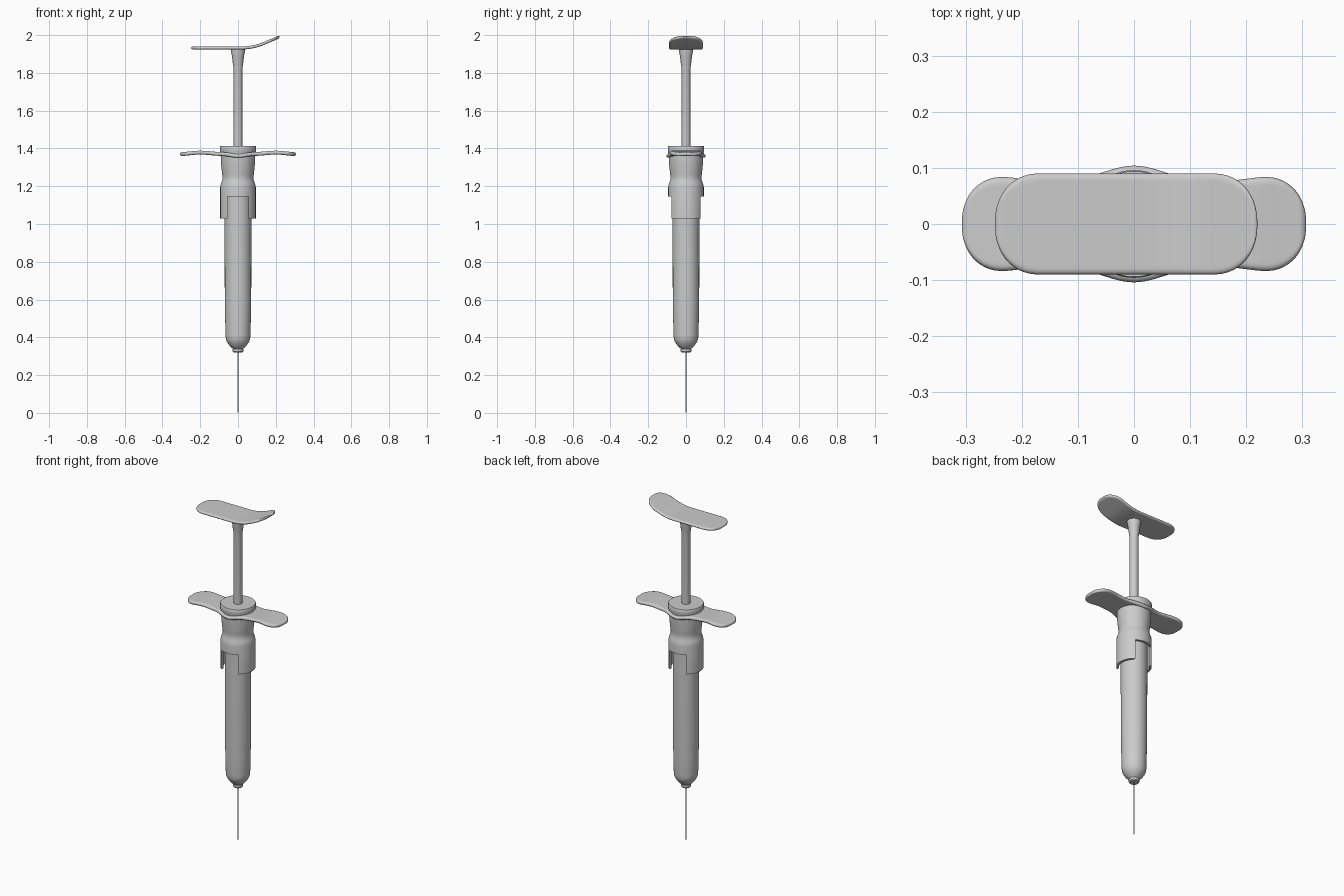
import bpy, bmesh
from math import sin, cos, pi, exp, copysign

if "Cube" in bpy.data.objects:
    bpy.data.objects.remove(bpy.data.objects["Cube"])


def finish(name, bm, angle=35):
    bmesh.ops.recalc_face_normals(bm, faces=bm.faces)
    me = bpy.data.meshes.new(name)
    bm.to_mesh(me)
    bm.free()
    ob = bpy.data.objects.new(name, me)
    bpy.context.collection.objects.link(ob)
    bpy.ops.object.select_all(action='DESELECT')
    ob.select_set(True)
    bpy.context.view_layer.objects.active = ob
    bpy.ops.object.shade_smooth_by_angle(angle=angle * pi / 180)
    return ob


def skin(bm, rings, closed):
    n = len(rings[0])
    pairs = list(zip(rings, rings[1:])) + ([(rings[-1], rings[0])] if closed else [])
    for a, b in pairs:
        for i in range(n):
            j = (i + 1) % n
            bm.faces.new((a[i], a[j], b[j], b[i]))
    if not closed:
        bm.faces.new(rings[0])
        bm.faces.new(rings[-1])


def lathe(name, profile, n=48, closed=False):
    bm = bmesh.new()
    rings = [[bm.verts.new((r * cos(2 * pi * i / n), r * sin(2 * pi * i / n), z))
              for i in range(n)] for r, z in profile]
    skin(bm, rings, closed)
    return finish(name, bm)


def lerp(pts, x):
    # smooth interpolation through (x, value) pairs
    for (x0, a), (x1, b) in zip(pts, pts[1:]):
        if x <= x1:
            t = max(0, (x - x0) / (x1 - x0))
            return a + (b - a) * t * t * (3 - 2 * t)
    return pts[-1][1]


def plate(name, x0, x1, cap, width, height, thick, n=40, m=48):
    # lofted plate with rounded ends and rounded edges
    bm = bmesh.new()
    rings = []
    k = 12
    ts = [1 - cos(pi / 2 * (i + 0.3) / k) for i in range(k)]
    xs = [x0 + cap * t for t in ts]
    xs += [x0 + cap + (x1 - x0 - 2 * cap) * i / m for i in range(m + 1)]
    xs += [x1 - cap * t for t in reversed(ts)]
    for x in xs:
        d = min(1, (x - x0) / cap, (x1 - x) / cap)
        w = width(x) * (1 - (1 - d) ** 2.2) ** (1 / 2.2)
        e = min(1, (x - x0) / 0.012, (x1 - x) / 0.012)
        h = thick * (1 - (1 - e) ** 2) ** 0.5
        ring = []
        for i in range(n):
            c, s = cos(2 * pi * i / n), sin(2 * pi * i / n)
            y = w * copysign(abs(c) ** 0.6, c)
            edge = min(1, (w - abs(y)) / 0.01)
            z = copysign(h * max(0, 1 - (1 - edge) ** 2) ** 0.5, s) if abs(s) > 1e-6 else 0
            ring.append(bm.verts.new((x, y, height(x, y) + z)))
        rings.append(ring)
    skin(bm, rings, False)
    return finish(name, bm, 60)


# needle and hub
lathe("needle", [(0.001, 0.0), (0.0035, 0.02), (0.0035, 0.33)], 16)
lathe("needle_hub", [(0.024, 0.32), (0.028, 0.325), (0.028, 0.338), (0.023, 0.342), (0.023, 0.355)])

# barrel
lathe("barrel", [(0.024, 0.338), (0.034, 0.345), (0.048, 0.36), (0.058, 0.375), (0.064, 0.39),
                 (0.066, 0.41), (0.068, 0.5), (0.070, 0.6), (0.071, 1.03), (0.071, 1.24)])

# sleeve shell with a waist, notched front and back to leave two side tabs
outer = [(0.094, 1.03), (0.094, 1.195), (0.092, 1.208), (0.087, 1.222), (0.083, 1.235), (0.082, 1.25),
         (0.084, 1.265), (0.088, 1.30), (0.091, 1.34), (0.092, 1.39)]
inner = [(0.072, 1.39), (0.072, 1.22), (0.081, 1.19), (0.081, 1.03)]
sleeve = lathe("sleeve", outer + inner, 64, closed=True)
bpy.ops.mesh.primitive_cube_add(size=1, location=(0, 0, 1.07))
cutter = bpy.context.object
cutter.name = "notch_cutter"
cutter.scale = (0.11, 0.4, 0.15)
cutter.hide_render = True
mod = sleeve.modifiers.new("notches", 'BOOLEAN')
mod.operation = 'DIFFERENCE'
mod.object = cutter
bpy.context.view_layer.objects.active = sleeve
bpy.ops.object.modifier_apply(modifier=mod.name)
bpy.data.objects.remove(cutter)

# end cap
lathe("sleeve_cap", [(0.093, 1.375), (0.096, 1.39), (0.096, 1.41), (0.094, 1.413)])

# finger flange: wide rounded wings, waist, dipped centre bulge
W = [(0, 0.104), (0.12, 0.077), (0.16, 0.077), (0.24, 0.084), (0.4, 0.084)]
Z = [(0, 1.365), (0.09, 1.371), (0.2, 1.378), (0.31, 1.370)]
plate("finger_flange", -0.307, 0.307, 0.075, lambda x: lerp(W, abs(x)),
      lambda x, y: lerp(Z, abs(x)) - 0.05 * (y / 0.1) ** 2 * 0.1 * exp(-(x / 0.06) ** 2), 0.010)

# plunger rod with flared top
lathe("plunger_rod", [(0.024, 1.3), (0.024, 1.83), (0.027, 1.845), (0.032, 1.89),
                      (0.037, 1.915), (0.037, 1.932)], 32)


# thumb plate: flat, curling upward on the right
def curl(x, y):
    u = max(0, x - 0.02)
    return 1.932 + (1.75 * u * u if u < 0.12 else 0.0252 + 0.42 * (u - 0.12))


plate("thumb_plate", -0.248, 0.22, 0.08, lambda x: 0.09, curl, 0.008)
